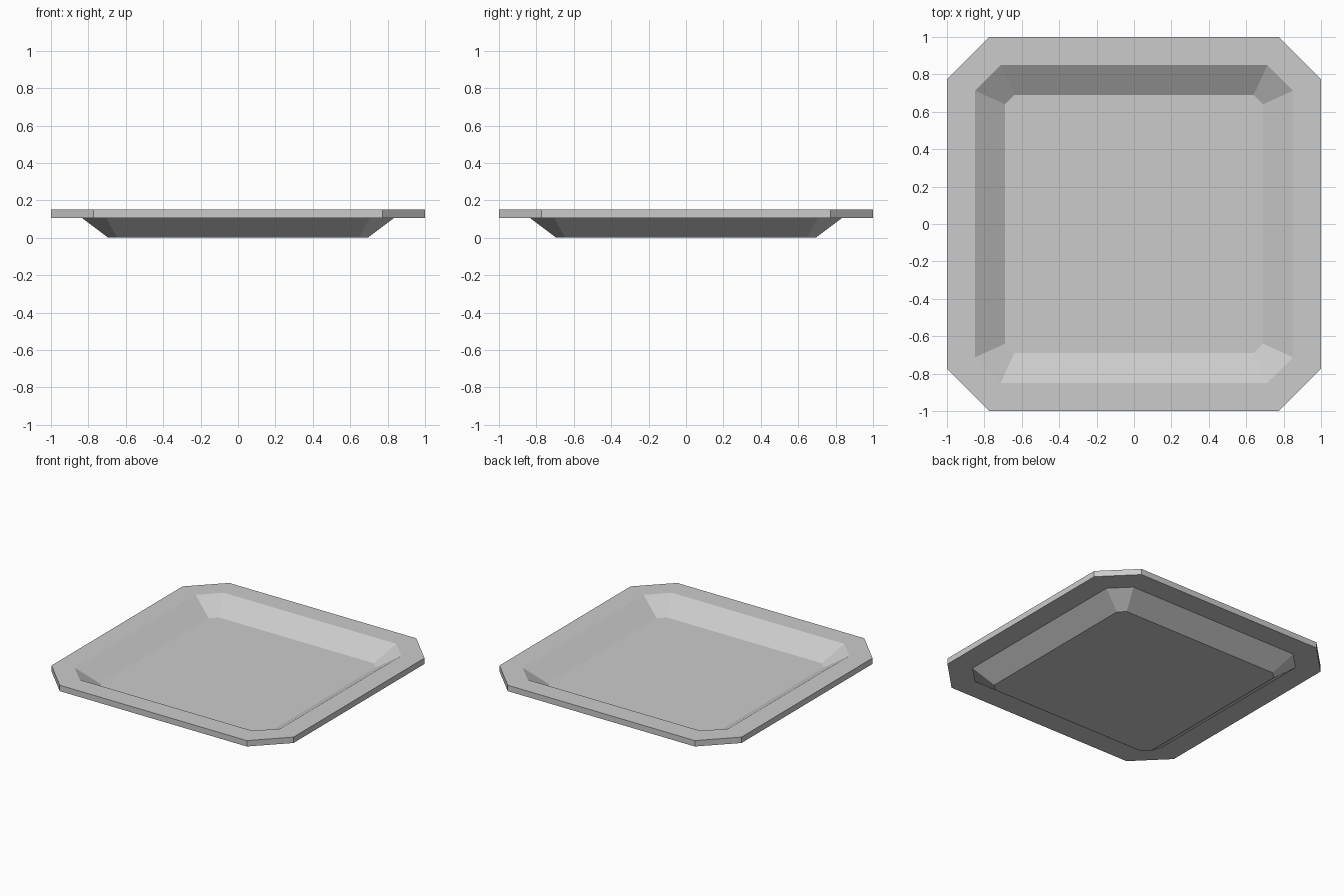
import bpy
import bmesh

cube = bpy.data.objects.get("Cube")
if cube:
    bpy.data.objects.remove(cube, do_unlink=True)

# Single light grey material
grey = bpy.data.materials.new("light grey")
grey.use_nodes = True
colour = (0.6, 0.6, 0.6, 1.0)
grey.diffuse_color = colour
grey.node_tree.nodes["Principled BSDF"].inputs["Base Color"].default_value = colour


def octagon(bm, half, flat, z):
    """Square ring with cut corners: half is the half width, flat the half side."""
    points = []
    x, y = half, flat
    for _ in range(4):
        points += [(x, -y), (x, y)]
        # quarter turn of the side
        points[-2:] = [turn(p, _) for p in points[-2:]]
    return [bm.verts.new((px, py, z)) for px, py in points]


def turn(point, quarters):
    x, y = point
    for _ in range(quarters):
        x, y = -y, x
    return x, y


# Tray section from the floor, over the rim and back under: half width, half side, height
section = [
    (0.69, 0.64, 0.046),   # floor edge
    (0.85, 0.713, 0.15),   # inner rim
    (1.0, 0.773, 0.15),    # outer rim, top
    (1.0, 0.773, 0.106),   # outer rim, bottom
    (0.835, 0.705, 0.106), # underside of rim
    (0.693, 0.645, 0.0),   # base edge
]

bm = bmesh.new()
rings = [octagon(bm, *row) for row in section]
for a, b in zip(rings, rings[1:]):
    for i in range(8):
        j = (i + 1) % 8
        bm.faces.new((a[i], b[i], b[j], a[j]))
bm.faces.new(rings[0])                    # floor
bm.faces.new(list(reversed(rings[-1])))   # base
bmesh.ops.recalc_face_normals(bm, faces=bm.faces)

mesh = bpy.data.meshes.new("tray")
bm.to_mesh(mesh)
bm.free()
mesh.materials.append(grey)
tray = bpy.data.objects.new("tray", mesh)
bpy.context.collection.objects.link(tray)
